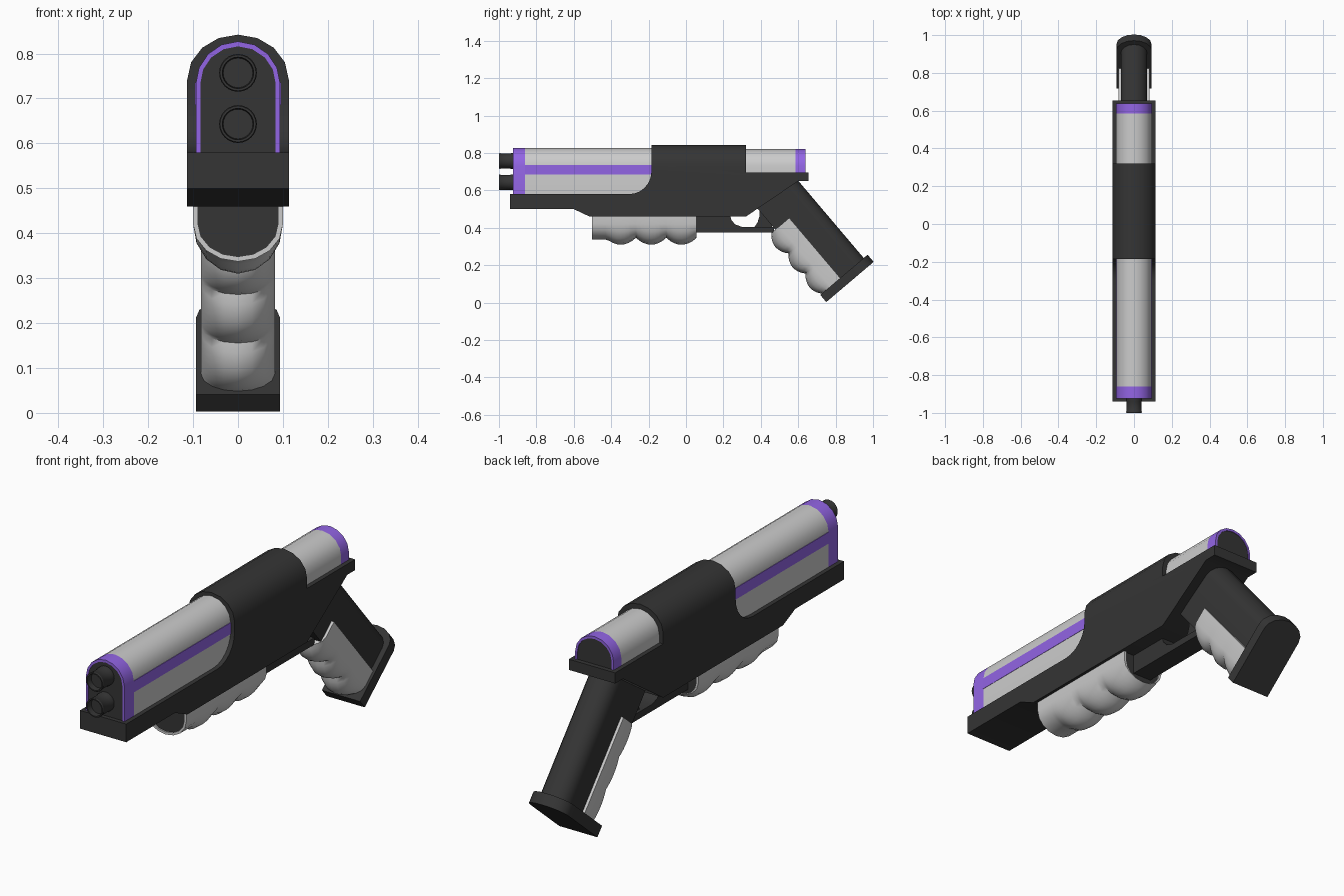
import bpy, bmesh, math
from mathutils import Vector

if "Cube" in bpy.data.objects:
    bpy.data.objects.remove(bpy.data.objects["Cube"])


def material(name, rgb):
    m = bpy.data.materials.new(name)
    m.diffuse_color = (*rgb, 1)
    m.use_nodes = True
    m.node_tree.nodes["Principled BSDF"].inputs["Base Color"].default_value = m.diffuse_color
    return m


DARK = material("dark", (0.035, 0.035, 0.035))
PURPLE = material("purple", (0.29, 0.13, 0.78))


def finish(bm, name, mat=None, smooth=True):
    bmesh.ops.recalc_face_normals(bm, faces=bm.faces[:])
    me = bpy.data.meshes.new(name)
    bm.to_mesh(me)
    bm.free()
    ob = bpy.data.objects.new(name, me)
    bpy.context.collection.objects.link(ob)
    if mat:
        me.materials.append(mat)
    if smooth:
        bpy.ops.object.select_all(action='DESELECT')
        ob.select_set(True)
        bpy.context.view_layer.objects.active = ob
        bpy.ops.object.shade_smooth_by_angle(angle=math.radians(35))
    return ob


def body_space(x, u, v):
    return Vector((x, u, v))


def grip_space(x, s, f):
    # s runs down the slanted grip, f runs forward from its back edge
    return Vector((x, 0.61 + 0.647 * s - 0.763 * f, 0.64 - 0.763 * s - 0.647 * f))


def arch_ring(w, base, shoulder, tip, n=8):
    pts = [(-w, base), (w, base)]
    for i in range(n + 1):
        a = math.pi * i / n
        pts.append((w * math.cos(a), shoulder + (tip - shoulder) * math.sin(a)))
    return pts


def loft(name, stations, mat=None, space=body_space):
    """Skin arch sections; each station is (u, half width, base, shoulder, tip)."""
    bm = bmesh.new()
    rings = [[bm.verts.new(space(x, st[0], v)) for x, v in arch_ring(*st[1:])]
             for st in stations]
    for a, b in zip(rings, rings[1:]):
        for i in range(len(a)):
            j = (i + 1) % len(a)
            bm.faces.new((a[i], a[j], b[j], b[i]))
    bm.faces.new(rings[0])
    bm.faces.new(rings[-1])
    return finish(bm, name, mat)


def prism(name, profile, w, mat=None, smooth=True):
    """Extrude a (y, z) side profile across x."""
    bm = bmesh.new()
    f = bm.faces.new([bm.verts.new((-w, y, z)) for y, z in profile])
    ext = bmesh.ops.extrude_face_region(bm, geom=[f])
    bmesh.ops.translate(bm, vec=(2 * w, 0, 0),
                        verts=[e for e in ext['geom'] if isinstance(e, bmesh.types.BMVert)])
    return finish(bm, name, mat, smooth)


# Frame: side profile intersected with an arched cross-section
scoop = [(-0.305 + 0.12 * math.sin(a), 0.70 - 0.12 * math.cos(a))
         for a in (math.radians(15 * i) for i in range(7))]
profile = [(-0.94, 0.58)] + scoop + [
    (-0.185, 0.9), (0.32, 0.9), (0.32, 0.697), (0.655, 0.697), (0.655, 0.65),
    (0.60, 0.65), (0.32, 0.46), (-0.515, 0.46), (-0.60, 0.50), (-0.94, 0.50)]
frame = prism("frame", profile, 0.2, DARK, smooth=False)
cutter = loft("frame_section", [(-1.2, 0.113, 0.3, 0.742, 0.842),
                                (1.2, 0.113, 0.3, 0.742, 0.842)], DARK)
cutter.hide_render = True
mod = frame.modifiers.new("section", 'BOOLEAN')
mod.operation, mod.solver, mod.object = 'INTERSECT', 'EXACT', cutter
bpy.ops.object.select_all(action='DESELECT')
frame.select_set(True)
bpy.context.view_layer.objects.active = frame
bpy.ops.object.modifier_apply(modifier=mod.name)
bpy.data.objects.remove(cutter)
bpy.ops.object.shade_smooth_by_angle(angle=math.radians(35))

# Slide: grey shells, purple end bands with dark inset faces, side stripe
SF = (0.094, 0.57, 0.732, 0.827)
SR = (0.094, 0.69, 0.732, 0.821)
loft("front_slide", [(-0.86, *SF), (-0.17, *SF)])
loft("rear_slide", [(0.30, *SR), (0.585, *SR)])


def band(name, outer, inner, back, sec):
    w, b, s, t = sec
    ins = (w - 0.01, b, s, t - 0.011)
    d = math.copysign(0.006, inner - outer)
    loft(name + "_band", [(inner, *sec), (outer, *sec), (outer, *ins), (outer + d, *ins)], PURPLE)
    loft(name + "_face", [(outer + d / 2, *ins), (back, *ins)], DARK)


band("front", -0.925, -0.86, -0.90, SF)
band("rear", 0.638, 0.585, 0.61, SR)
prism("side_stripe", [(-0.86, 0.685), (-0.17, 0.685), (-0.17, 0.735), (-0.86, 0.735)],
      0.0955, PURPLE)

# Twin barrels, lathed with a hollow muzzle
LATHE = [(0.042, -0.90), (0.042, -0.935), (0.040, -0.94), (0.040, -0.99),
         (0.042, -0.993), (0.042, -0.997), (0.040, -1.0), (0.035, -1.0), (0.033, -0.975)]
for label, zc in (("upper_barrel", 0.757), ("lower_barrel", 0.643)):
    bm = bmesh.new()
    n = 24
    rings = [[bm.verts.new((r * math.cos(2 * math.pi * i / n), y,
                            zc + r * math.sin(2 * math.pi * i / n))) for i in range(n)]
             for r, y in LATHE]
    for a, b in zip(rings, rings[1:]):
        for i in range(n):
            bm.faces.new((a[i - 1], a[i], b[i], b[i - 1]))
    bm.faces.new(rings[0])
    bm.faces.new(rings[-1])
    finish(bm, label, DARK)


def bumps(start, end, count, height, n=8):
    """Positions and heights of a row of finger bumps."""
    for i in range(count * n + 1):
        t = i / n
        yield start + (end - start) * t / count, height * abs(math.sin(math.pi * t)) ** 0.8


# Fore-end hand grip with finger bumps and recessed dark ends
y0, y1 = -0.503, 0.057
rim = (0.089, 0.47, 0.42, 0.348)
stations = [(y0 + 0.012, *rim), (y0, *rim), (y0, 0.1, 0.47, 0.42, 0.337)]
stations += [(y, 0.1, 0.47, 0.42, 0.347 - h) if h > 0.01 else (y, 0.1, 0.47, 0.42, 0.337 + 0.01 * (y > -0.4))
             for y, h in bumps(-0.43, y1, 3, 0.037)]
stations += [(y1, *rim), (y1 - 0.012, *rim)]
loft("fore_grip", stations)
loft("fore_grip_core", [(y0 + 0.006, *rim), (y1 - 0.006, *rim)], DARK)

# Trigger guard and trigger
prism("trigger_guard", [(0.04, 0.47), (0.235, 0.47), (0.243, 0.44), (0.265, 0.417),
                        (0.30, 0.405), (0.37, 0.405), (0.47, 0.405), (0.47, 0.375),
                        (0.04, 0.375)], 0.045, DARK)
prism("trigger", [(0.395, 0.52), (0.392, 0.46), (0.383, 0.43), (0.365, 0.403),
                  (0.46, 0.403), (0.46, 0.52)], 0.03, DARK)

# Slanted rear grip, finger panel and butt plate
HANDLE = (0.07, 0.262, 0.06, 0.0)
loft("rear_grip", [(-0.06, *HANDLE), (0.54, *HANDLE)], DARK, grip_space)
loft("rear_grip_panel", [(s, 0.082, 0.165, 0.235, 0.291 + h)
                         for s, h in bumps(0.105, 0.53, 3, 0.031)], None, grip_space)
PLATE = (0.093, 0.305, 0.04, -0.027)
loft("butt_plate", [(0.526, *PLATE), (0.576, *PLATE)], DARK, grip_space)
